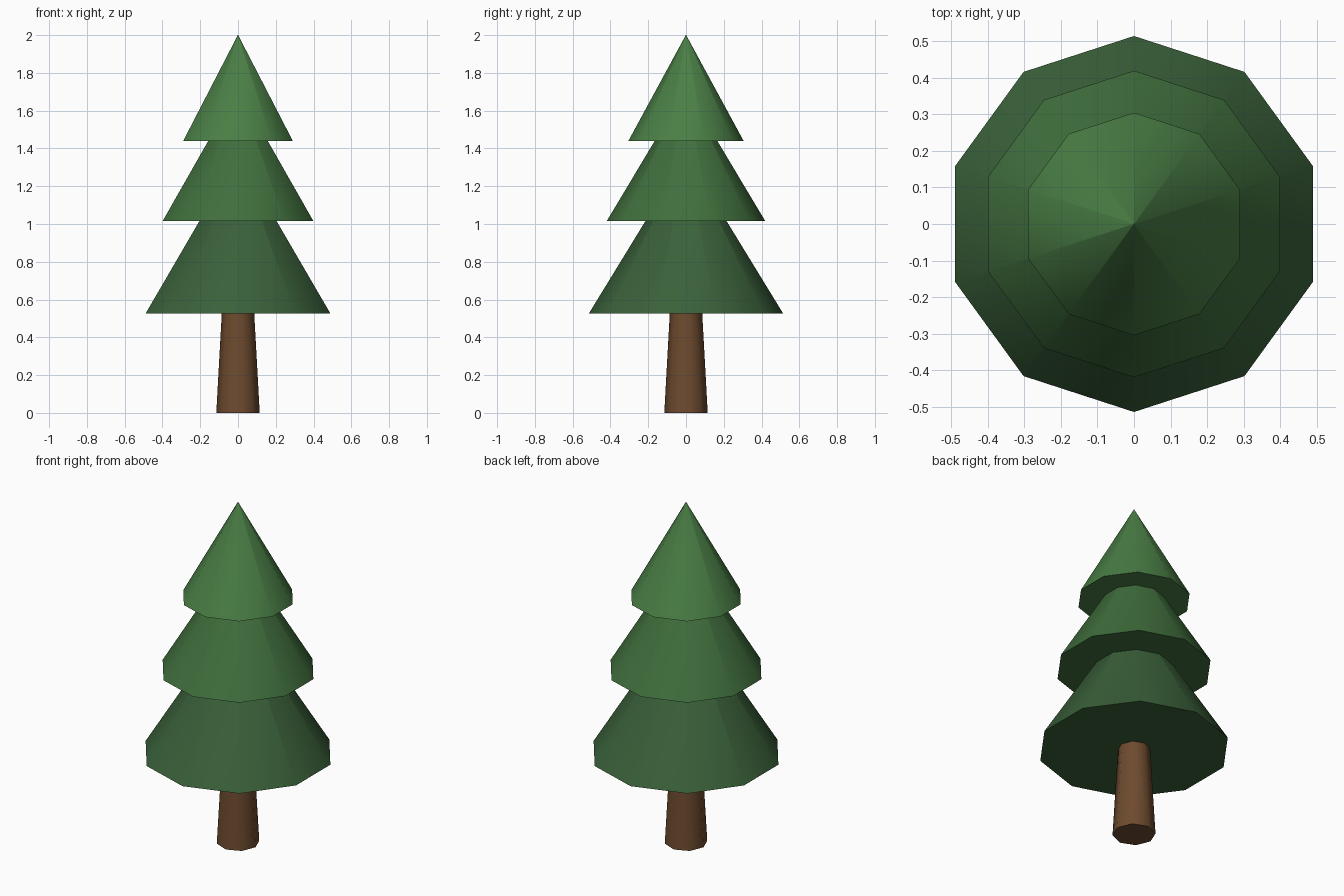
import bpy
import math

if "Cube" in bpy.data.objects:
    bpy.data.objects.remove(bpy.data.objects["Cube"])


def material(name, rgb):
    mat = bpy.data.materials.new(name)
    mat.diffuse_color = (*rgb, 1.0)
    mat.use_nodes = True
    mat.node_tree.nodes["Principled BSDF"].inputs["Base Color"].default_value = mat.diffuse_color
    return mat


def frustum(name, sides, r_bottom, r_top, z0, z1, mat):
    bpy.ops.mesh.primitive_cone_add(
        vertices=sides, radius1=r_bottom, radius2=r_top, depth=z1 - z0,
        end_fill_type='NGON', location=(0, 0, (z0 + z1) / 2))
    obj = bpy.context.object
    obj.name = name
    obj.data.materials.append(mat)
    # smooth around the sides, crisp at the rims
    bpy.ops.object.shade_smooth_by_angle(angle=math.radians(50))
    return obj


# Trunk: tapered, eight sided, running up into the lowest tier
frustum("trunk", 8, 0.115, 0.083, 0.0, 0.58, material("bark", (0.155, 0.07, 0.028)))

# Foliage: three overlapping ten-sided cones (tiny top ring keeps the tip faceted)
tiers = [
    ("lower_foliage", 0.515, 0.525, 1.365, (0.042, 0.118, 0.042)),
    ("middle_foliage", 0.42, 1.015, 1.715, (0.051, 0.158, 0.046)),
    ("upper_foliage", 0.305, 1.44, 2.0, (0.068, 0.21, 0.06)),
]
for name, radius, z0, z1, rgb in tiers:
    frustum(name, 10, radius, 0.001, z0, z1, material(name + "_green", rgb))
